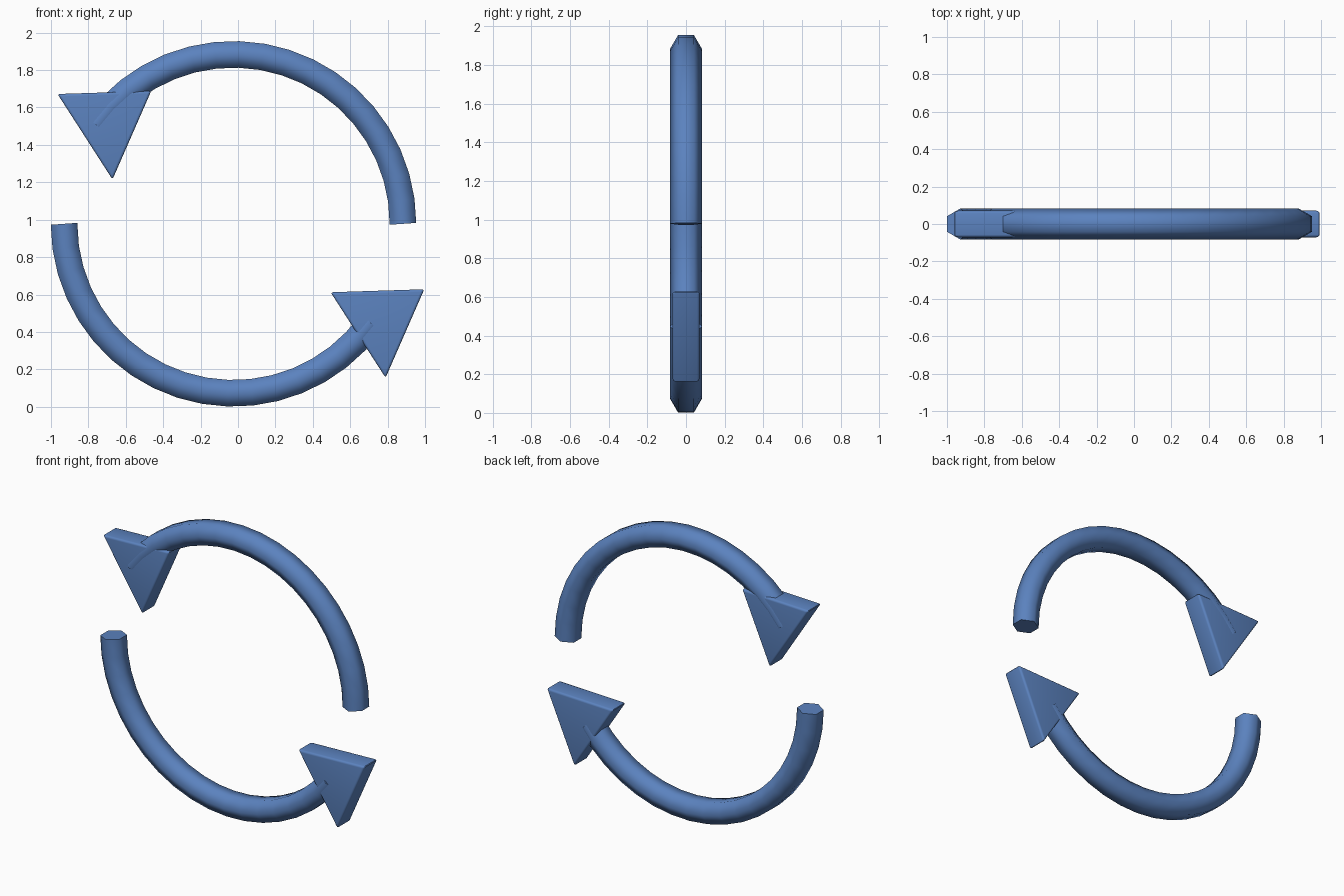
import bpy, bmesh, math
from mathutils import Vector

if "Cube" in bpy.data.objects:
    bpy.data.objects.remove(bpy.data.objects["Cube"])

blue = bpy.data.materials.new("blue")
blue.diffuse_color = (0.105, 0.225, 0.52, 1)
blue.use_nodes = True
blue.node_tree.nodes["Principled BSDF"].inputs["Base Color"].default_value = blue.diffuse_color

CX, CZ = -0.024, 0.978       # centre of the ring
RING, TUBE = 0.906, 0.082    # ring radius, hexagon tube radius
SWEEP, STEPS = 144.2, 18     # arc length in degrees, segments
HALF = 0.071                 # half thickness of the arrowheads


def finish(name, bm, angle):
    bmesh.ops.recalc_face_normals(bm, faces=bm.faces)
    mesh = bpy.data.meshes.new(name)
    bm.to_mesh(mesh)
    bm.free()
    mesh.materials.append(blue)
    obj = bpy.data.objects.new(name, mesh)
    bpy.context.collection.objects.link(obj)
    bpy.ops.object.select_all(action='DESELECT')
    obj.select_set(True)
    bpy.context.view_layer.objects.active = obj
    bpy.ops.object.shade_smooth_by_angle(angle=math.radians(angle))
    return obj


def arc_tube(name, start):
    """Hexagonal tube swept along a circular arc, capped at both ends."""
    bm = bmesh.new()
    rings = []
    step = SWEEP / STEPS
    for i in range(STEPS + 1):
        a = math.radians(start + i * step)
        # end caps stand square to their first and last segments
        tilt = step / 2 if i == 0 else -step / 2 if i == STEPS else 0
        t = a + math.radians(tilt)
        centre = Vector((CX + RING * math.cos(a), 0, CZ + RING * math.sin(a)))
        out = Vector((math.cos(t), 0, math.sin(t)))
        ring = []
        for k in range(6):
            h = math.radians(60 * k)
            offset = out * (TUBE * math.sin(h)) + Vector((0, TUBE * math.cos(h), 0))
            ring.append(bm.verts.new(centre + offset))
        rings.append(ring)
    for r, s in zip(rings, rings[1:]):
        for k in range(6):
            n = (k + 1) % 6
            bm.faces.new((r[k], r[n], s[n], s[k]))
    bm.faces.new(rings[0])
    bm.faces.new(rings[-1])
    return finish(name, bm, 70)


def arrowhead(name, dx, dz):
    """Triangular plate with softly rounded edges."""
    corners = [(-0.965, 1.672), (-0.464, 1.688), (-0.671, 1.215)]
    bm = bmesh.new()
    front = [bm.verts.new((x + dx, -HALF, z + dz)) for x, z in corners]
    face = bm.faces.new(front)
    ext = bmesh.ops.extrude_face_region(bm, geom=[face])
    moved = [v for v in ext['geom'] if isinstance(v, bmesh.types.BMVert)]
    bmesh.ops.translate(bm, verts=moved, vec=(0, 2 * HALF, 0))
    bmesh.ops.recalc_face_normals(bm, faces=bm.faces)
    bmesh.ops.bevel(bm, geom=list(bm.edges), offset=0.014, segments=3,
                    profile=0.5, affect='EDGES', clamp_overlap=True)
    return finish(name, bm, 40)


# Upper and lower arcs
arc_tube("upper_arc", 0)
arc_tube("lower_arc", 180)

# Matching arrowheads at the far end of each arc
arrowhead("upper_arrowhead", 0, 0)
arrowhead("lower_arrowhead", 1.46, -1.06)
